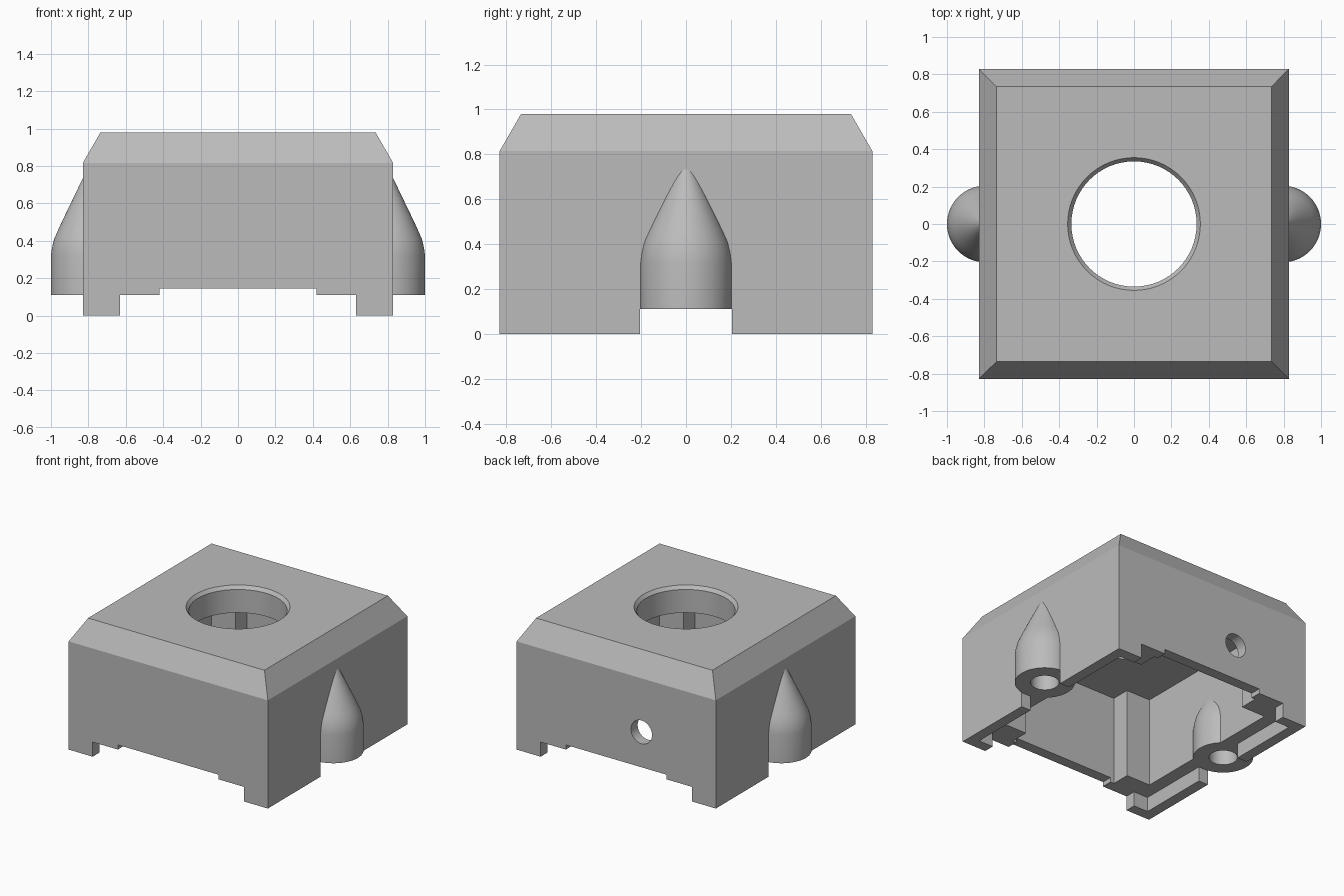
import bpy, bmesh, math
from mathutils import Matrix

cube = bpy.data.objects.get("Cube")
if cube:
    bpy.data.objects.remove(cube, do_unlink=True)

grey = bpy.data.materials.new("plain grey")
grey.use_nodes = True
colour = (0.5, 0.5, 0.5, 1)
grey.diffuse_color = colour
grey.node_tree.nodes["Principled BSDF"].inputs["Base Color"].default_value = colour


def make(name, bm):
    bmesh.ops.recalc_face_normals(bm, faces=bm.faces)
    mesh = bpy.data.meshes.new(name)
    bm.to_mesh(mesh)
    bm.free()
    mesh.materials.append(grey)
    obj = bpy.data.objects.new(name, mesh)
    bpy.context.collection.objects.link(obj)
    return obj


def box(name, hx, hy, z0, z1):
    bm = bmesh.new()
    bmesh.ops.create_cube(bm, size=2, matrix=Matrix.Translation((0, 0, (z0 + z1) / 2))
                          @ Matrix.Diagonal((hx, hy, (z1 - z0) / 2, 1)))
    return make(name, bm)


def lathe(name, profile, x=0, sides=64):
    """Closed solid turned about a vertical axis; profile is (radius, z)."""
    bm = bmesh.new()
    rings = []
    for r, z in profile:
        rings.append([bm.verts.new((x + r * math.cos(math.tau * i / sides),
                                    r * math.sin(math.tau * i / sides), z))
                      for i in range(sides)])
    for low, high in zip(rings, rings[1:]):
        for i in range(sides):
            j = (i + 1) % sides
            bm.faces.new((low[i], low[j], high[j], high[i]))
    bm.faces.new(rings[0][::-1])
    bm.faces.new(rings[-1])
    return make(name, bm)


def combine(target, tool, operation="DIFFERENCE"):
    """Apply a boolean and discard the tool object."""
    bpy.context.view_layer.objects.active = target
    mod = target.modifiers.new("combine", "BOOLEAN")
    mod.operation, mod.object, mod.solver = operation, tool, "EXACT"
    bpy.ops.object.modifier_apply(modifier=mod.name)
    bpy.data.objects.remove(tool, do_unlink=True)


# Outer block with a sloped top border
bm = bmesh.new()
half, top_half = 0.83, 0.735
levels = [(half, 0), (half, 0.815), (top_half, 0.98)]
rings = [[bm.verts.new((sx * h, sy * h, z)) for sx, sy in ((-1, -1), (1, -1), (1, 1), (-1, 1))]
         for h, z in levels]
for low, high in zip(rings, rings[1:]):
    for i in range(4):
        j = (i + 1) % 4
        bm.faces.new((low[i], low[j], high[j], high[i]))
bm.faces.new(rings[0][::-1])
bm.faces.new(rings[-1])
housing = make("housing", bm)

# Cross-shaped cavity leaves a pillar in each corner
combine(housing, box("cavity_wide", 0.65, 0.61, -0.1, 0.78))
combine(housing, box("cavity_long", 0.45, 0.75, -0.1, 0.78))

# Underside cuts leave thin corner lips and stepped front and back edges
combine(housing, box("lip_recess", 0.75, 0.75, -0.1, 0.11))
combine(housing, box("end_notch", 0.63, 1, -0.1, 0.11))
combine(housing, box("side_notch", 1.1, 0.205, -0.1, 0.11))
combine(housing, box("end_step", 0.42, 1, -0.1, 0.145))

# Pointed screw bosses on both sides
boss_profile = [(0.205, 0.11), (0.205, 0.32), (0.2, 0.36), (0.188, 0.41),
                (0.168, 0.455), (0.145, 0.505), (0.002, 0.802)]
for side in (-1, 1):
    combine(housing, lathe("boss", boss_profile, side * 0.795), "UNION")
for side in (-1, 1):
    combine(housing, lathe("screw_hole", [(0.097, 0), (0.097, 0.45)], side * 0.795))

# Round top opening with a bevelled rim
combine(housing, lathe("top_opening", [(0.335, 0.7), (0.335, 0.955), (0.355, 0.98), (0.355, 1.1)]))

# Small cable hole through the back wall
bm = bmesh.new()
bmesh.ops.create_cone(bm, cap_ends=True, segments=32, radius1=0.088, radius2=0.088, depth=0.3,
                      matrix=Matrix.Translation((-0.21, 0.8, 0.41)) @ Matrix.Rotation(math.pi / 2, 4, "X"))
combine(housing, make("cable_hole", bm))

bpy.ops.object.select_all(action="DESELECT")
housing.select_set(True)
bpy.context.view_layer.objects.active = housing
bpy.ops.object.shade_smooth_by_angle(angle=math.radians(25))
